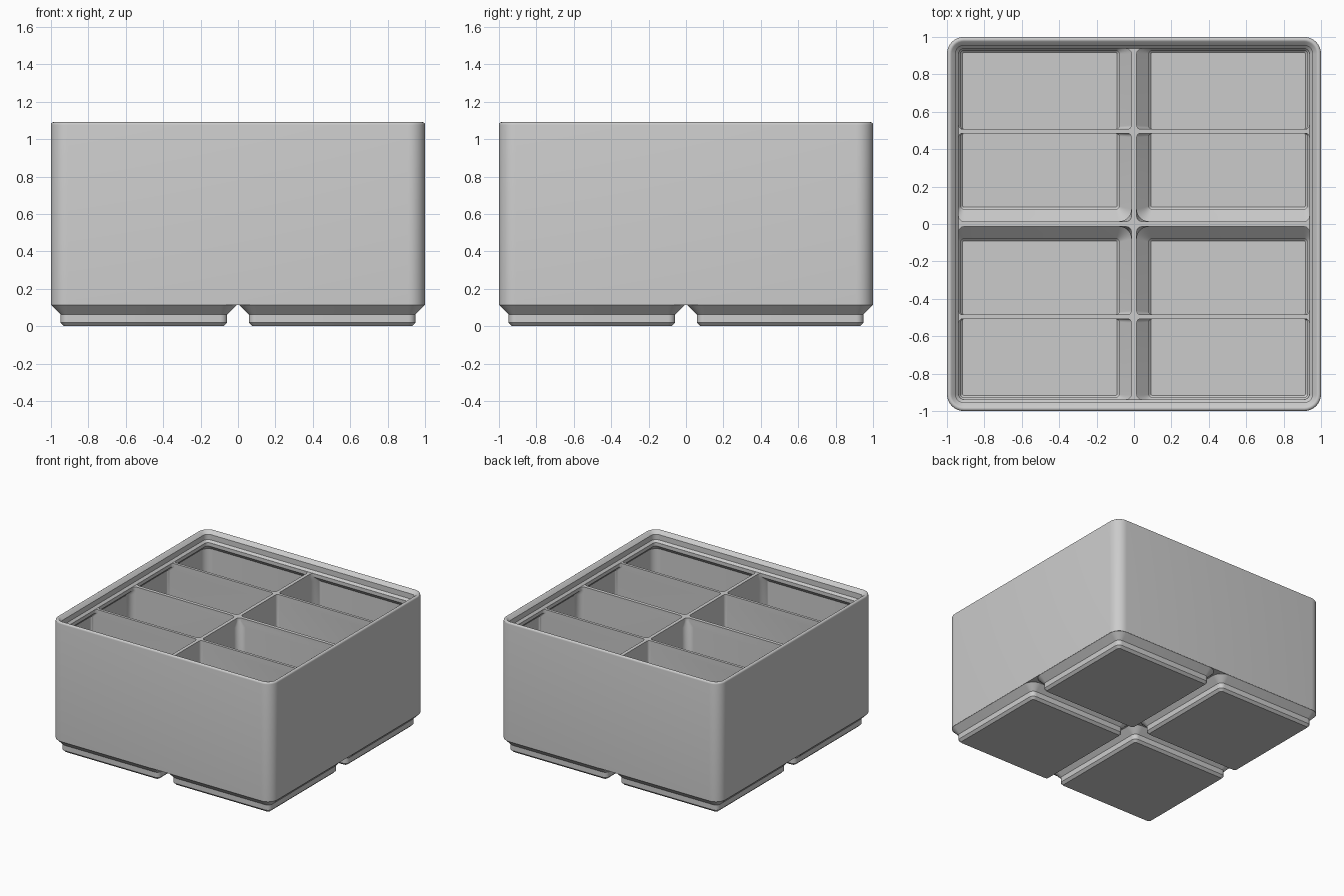
import bpy, bmesh
from math import sin, cos, pi, radians

cube = bpy.data.objects.get("Cube")
if cube:
    bpy.data.objects.remove(cube, do_unlink=True)

MM = 2 / 83.5        # one millimetre in model units
WALL = 0.95 * MM
SEG = 8              # segments per rounded corner


def rounded_rect(x0, x1, y0, y1, radii, z):
    """Counter-clockwise loop; radii run from the +x+y corner."""
    loop = []
    corners = ((x1, y1, -1, -1), (x0, y1, 1, -1), (x0, y0, 1, 1), (x1, y0, -1, 1))
    for i, (x, y, sx, sy) in enumerate(corners):
        r = radii[i]
        for k in range(SEG + 1):
            a = (i + k / SEG) * pi / 2
            loop.append((x + sx * r + r * cos(a), y + sy * r + r * sin(a), z))
    return loop


def loft(bm, loops):
    """Closed solid through a stack of equal-length loops."""
    rings = [[bm.verts.new(p) for p in loop] for loop in loops]
    n = len(rings[0])
    for a, b in zip(rings, rings[1:]):
        for i in range(n):
            j = (i + 1) % n
            bm.faces.new((a[i], a[j], b[j], b[i]))
    bm.faces.new(rings[0][::-1])
    bm.faces.new(rings[-1])


def make_object(name, bm):
    bmesh.ops.recalc_face_normals(bm, faces=bm.faces)
    mesh = bpy.data.meshes.new(name)
    bm.to_mesh(mesh)
    bm.free()
    obj = bpy.data.objects.new(name, mesh)
    bpy.context.collection.objects.link(obj)
    return obj


# Outer shell: straight walls, rounded rim, stepped stacking lip, flat deck
DECK = 42 * MM
profile = [(0, 4.75)]
for k in range(7):
    a = radians(135 * k / 6)
    profile.append((0.6 - 0.6 * cos(a), 44.95 + 0.6 * sin(a)))
profile += [(1.9, 44.5), (1.9, 42.7), (2.6, 42)]
bm = bmesh.new()
loft(bm, [rounded_rect(-1 + d * MM, 1 - d * MM, -1 + d * MM, 1 - d * MM,
                       [(3.75 - d) * MM] * 4, z * MM) for d, z in profile])
body = make_object("divided_storage_bin", bm)

# Four stepped feet, reaching slightly into the shell
bm = bmesh.new()
FOOT = 21 * MM
foot_profile = [(17.8, 0, 0.8), (18.6, 0.8, 1.6), (18.6, 2.6, 1.6),
                (20.7, 4.7, 3.7), (20.7, 5.2, 3.7)]
for sx in (-1, 1):
    for sy in (-1, 1):
        loft(bm, [rounded_rect(sx * FOOT - h * MM, sx * FOOT + h * MM,
                               sy * FOOT - h * MM, sy * FOOT + h * MM,
                               [r * MM] * 4, z * MM) for h, z, r in foot_profile])
feet = make_object("feet", bm)

# Eight compartments, hollowing the feet and tucked under the lip
# rows: (outer wall, centre wall, corner radius, height)
DIVIDER, HALF = 0.496, 0.011
levels = [(0.916, 0.09, 0.008, 0.024), (0.926, 0.08, 0.016, 0.034),
          (0.926, 0.08, 0.016, 0.066), (1 - WALL, 0.0144, 0.065, 0.13),
          (1 - WALL, 0.0144, 0.065, 39.15 * MM), (0.937, 0.0144, 0.028, 40.8 * MM),
          (0.937, 0.0144, 0.028, DECK + 0.02)]
bm = bmesh.new()
for sx in (-1, 1):
    for sy in (-1, 1):
        for outer_row in (False, True):
            loops = []
            for out, mid, r, z in levels:
                xs = sorted((sx * out, sx * mid))
                near, far = (DIVIDER + HALF, out) if outer_row else (mid, DIVIDER - HALF)
                ys = sorted((sy * near, sy * far))
                round_top = (sy > 0) == outer_row
                small = min(r, 0.022)
                top, low = (r, small) if round_top else (small, r)
                loops.append(rounded_rect(*xs, *ys, (top, top, low, low), z))
            loft(bm, loops)
cutter = make_object("compartment_cutter", bm)

# Merge the feet, carve the compartments
bpy.context.view_layer.objects.active = body
for tool, operation in ((feet, 'UNION'), (cutter, 'DIFFERENCE')):
    tool.hide_render = True
    mod = body.modifiers.new(tool.name, 'BOOLEAN')
    mod.object, mod.operation, mod.solver = tool, operation, 'EXACT'
    bpy.ops.object.modifier_apply(modifier=mod.name)
    bpy.data.objects.remove(tool, do_unlink=True)

# Single matte grey
grey = bpy.data.materials.new("light_grey")
grey.use_nodes = True
colour = (0.6, 0.6, 0.6, 1)
grey.diffuse_color = colour
grey.node_tree.nodes["Principled BSDF"].inputs["Base Color"].default_value = colour
body.data.materials.clear()
body.data.materials.append(grey)

for obj in bpy.context.selected_objects:
    obj.select_set(False)
body.select_set(True)
bpy.ops.object.shade_smooth_by_angle(angle=radians(30))
